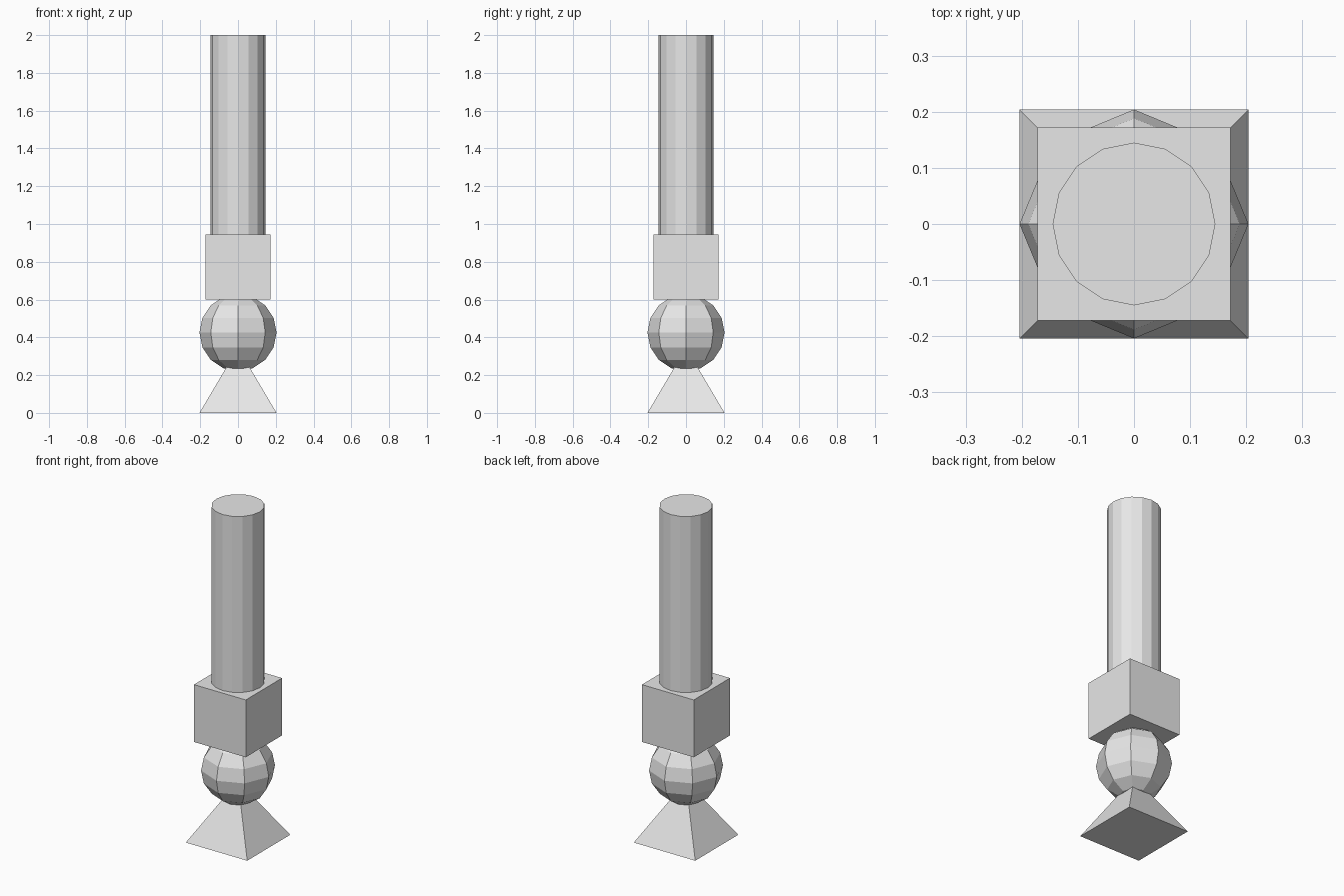
import bpy, math

if "Cube" in bpy.data.objects:
    bpy.data.objects.remove(bpy.data.objects["Cube"])

grey = bpy.data.materials.new("light_grey")
grey.diffuse_color = (0.8, 0.8, 0.8, 1)
grey.use_nodes = True
grey.node_tree.nodes["Principled BSDF"].inputs["Base Color"].default_value = grey.diffuse_color


def finish(name):
    ob = bpy.context.object
    ob.name = name
    ob.data.materials.append(grey)
    bpy.ops.object.transform_apply(location=True, rotation=True, scale=True)
    bpy.ops.object.shade_flat()


# Square pyramid foot, its tip buried in the ball
BASE, TIP = 0.204, 0.345
bpy.ops.mesh.primitive_cone_add(vertices=4, radius1=BASE * math.sqrt(2), radius2=0,
                                depth=TIP, location=(0, 0, TIP / 2),
                                rotation=(0, 0, math.pi / 4))
finish("pyramid_foot")

# Faceted ball, its top sunk into the block
bpy.ops.mesh.primitive_uv_sphere_add(segments=8, ring_count=8, radius=0.204,
                                     location=(0, 0, 0.425))
finish("ball")

# Cube block
LOW, HIGH = 0.60, 0.944
bpy.ops.mesh.primitive_cube_add(size=HIGH - LOW, location=(0, 0, (LOW + HIGH) / 2))
finish("block")

# Tall sixteen-sided column
bpy.ops.mesh.primitive_cylinder_add(vertices=16, radius=0.145, depth=2 - HIGH,
                                    location=(0, 0, (2 + HIGH) / 2))
finish("column")
